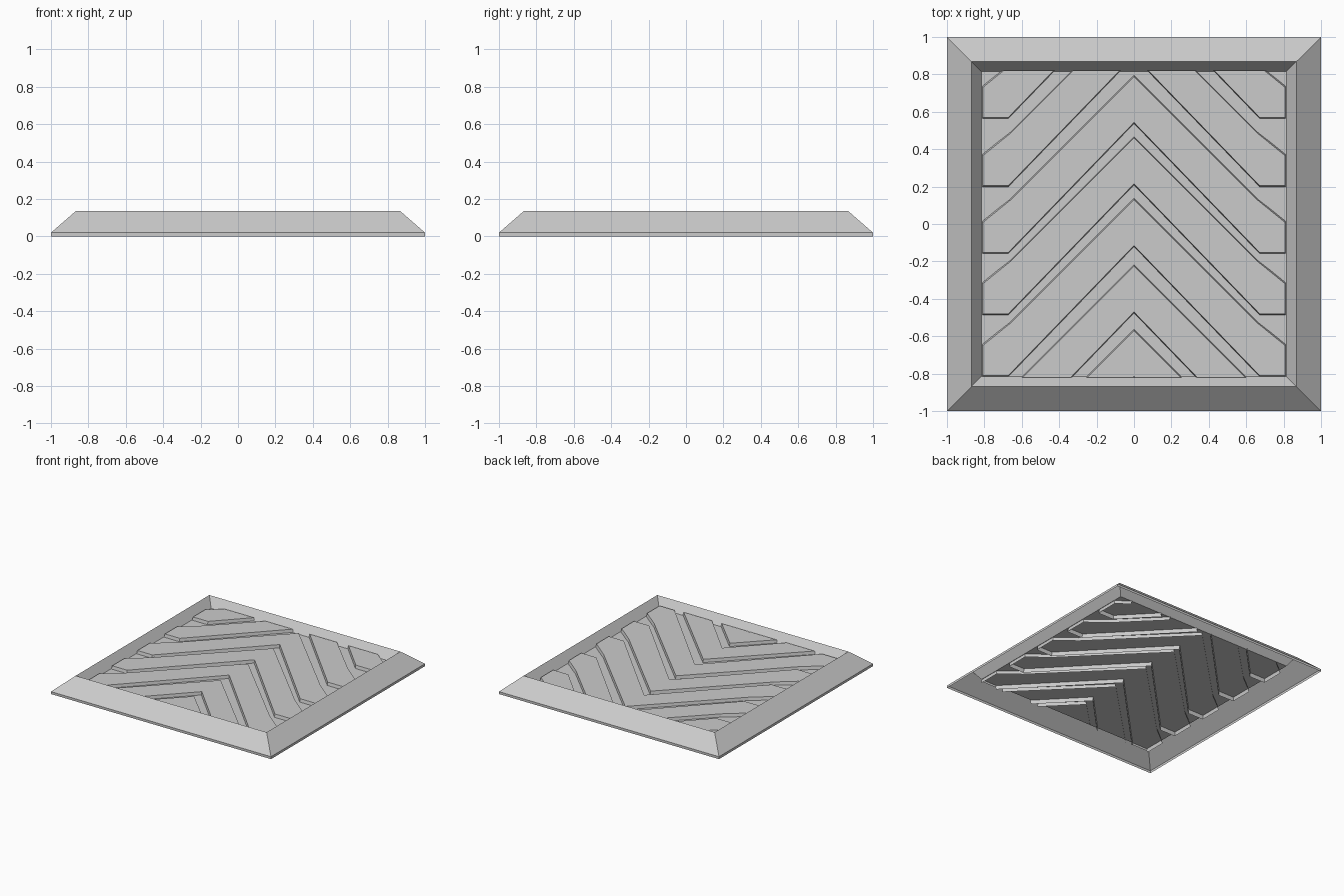
import bpy, bmesh

if "Cube" in bpy.data.objects:
    bpy.data.objects.remove(bpy.data.objects["Cube"])

INNER = 0.815     # half width of the sunken panel
Z_FLOOR = 0.06    # flat panel level
Z_BAR = 0.085     # top of the chevron bars
Z_HANG = 0.03     # lower rim of the bar walls, below the panel


def make_object(name, bm):
    mesh = bpy.data.meshes.new(name)
    bm.to_mesh(mesh)
    bm.free()
    obj = bpy.data.objects.new(name, mesh)
    bpy.context.collection.objects.link(obj)
    return obj


# frame: open square shell with sloped outside and inside faces
bm = bmesh.new()
profile = [(1, 0), (1, 0.02), (0.868, 0.135), (INNER, Z_FLOOR)]
rings = [[bm.verts.new(p) for p in ((r, -r, z), (r, r, z), (-r, r, z), (-r, -r, z))]
         for r, z in profile]
for a, b in zip(rings, rings[1:]):
    for i in range(4):
        j = (i + 1) % 4
        bm.faces.new((a[i], a[j], b[j], b[i]))
make_object("sloped_frame", bm)

# flat panel inside the frame
bm = bmesh.new()
bmesh.ops.create_grid(bm, x_segments=1, y_segments=1, size=INNER)
bmesh.ops.translate(bm, verts=bm.verts, vec=(0, 0, Z_FLOOR))
make_object("panel", bm)


# chevron bars: open-bottomed caps set through the panel, right half mirrored
def outline(bm, e, grow, z):
    pts = [(0, e + 0.695 - grow), (0.672, e - grow), (0.808 + grow / 2, e - grow),
           (0.808 + grow / 2, e + 0.16 + grow), (0.66, e + 0.28 + grow),
           (0, e + 0.94 + grow)]
    return [bm.verts.new((x, y, z)) for x, y in pts]


bm = bmesh.new()
for e in (-1.51, -1.165, -0.81, -0.48, -0.152, 0.205, 0.57):
    top = outline(bm, e, 0, Z_BAR)
    low = outline(bm, e, 0.014, Z_HANG)
    bm.faces.new((top[0], top[1], top[4], top[5]))
    bm.faces.new((top[1], top[2], top[3], top[4]))
    for i in range(5):
        bm.faces.new((low[i], low[i + 1], top[i + 1], top[i]))

# trim the bars at the front and back of the panel
for side in (-1, 1):
    bmesh.ops.bisect_plane(bm, geom=bm.verts[:] + bm.edges[:] + bm.faces[:],
                           plane_co=(0, side * (INNER + 0.005), 0), plane_no=(0, side, 0),
                           clear_outer=True)
bars = make_object("chevron_bars", bm)
mirror = bars.modifiers.new("mirror", 'MIRROR')
mirror.use_axis[0] = True
